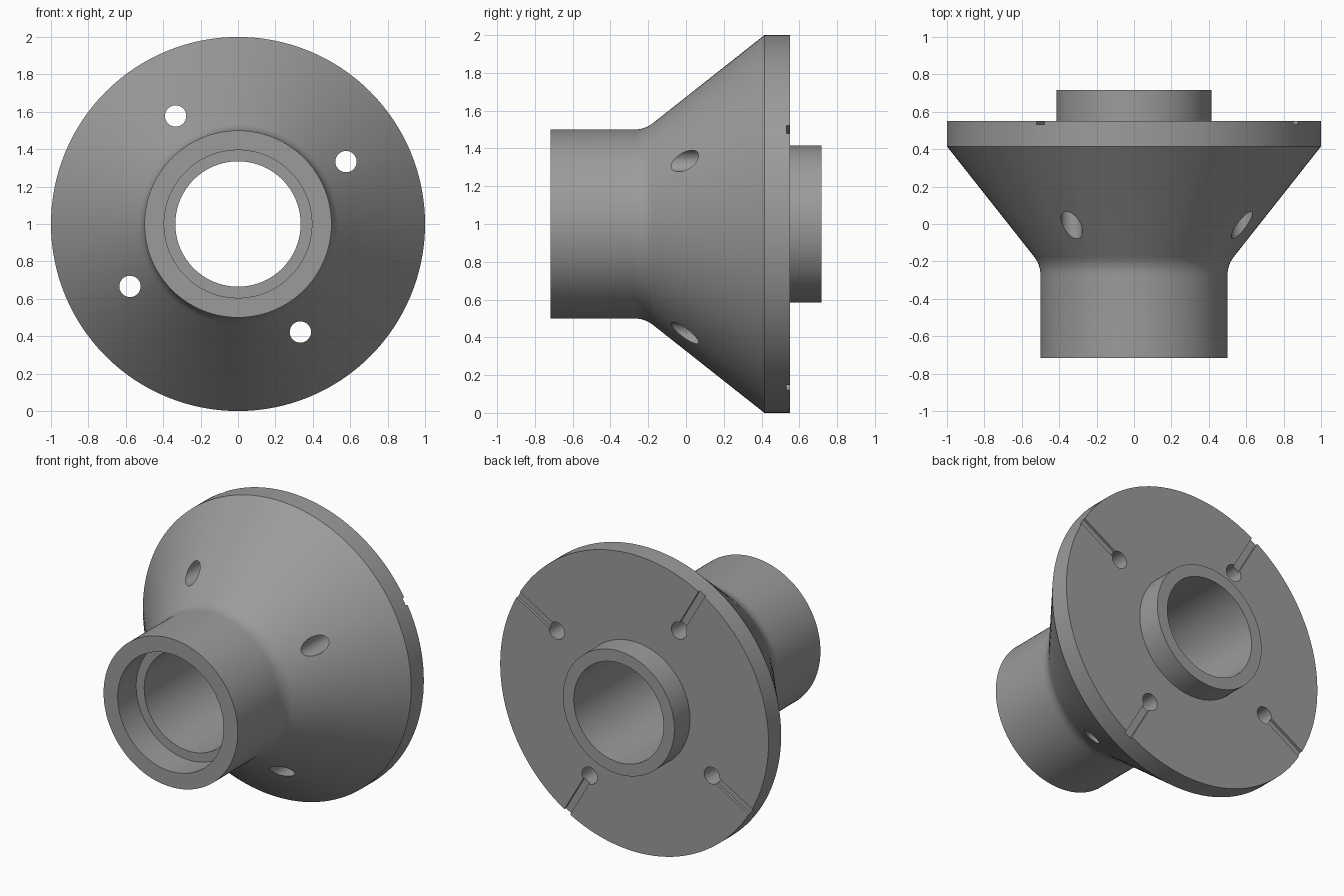
import bpy, bmesh, math
from mathutils import Matrix, Vector

if "Cube" in bpy.data.objects:
    bpy.data.objects.remove(bpy.data.objects["Cube"])

CENTRE = Vector((0, 0, 1))
SEGS = 128


def make_object(name, bm):
    mesh = bpy.data.meshes.new(name)
    bm.to_mesh(mesh)
    bm.free()
    ob = bpy.data.objects.new(name, mesh)
    bpy.context.collection.objects.link(ob)
    return ob


def lathe(name, profile):
    """Revolve a closed (radius, y) profile about the y axis."""
    bm = bmesh.new()
    rings = []
    for i in range(SEGS):
        a = 2 * math.pi * i / SEGS
        rings.append([bm.verts.new(CENTRE + Vector((r * math.cos(a), y, r * math.sin(a))))
                      for r, y in profile])
    n = len(profile)
    for i in range(SEGS):
        p, q = rings[i], rings[(i + 1) % SEGS]
        for k in range(n):
            m = (k + 1) % n
            bm.faces.new((p[k], p[m], q[m], q[k]))
    bmesh.ops.recalc_face_normals(bm, faces=bm.faces)
    return make_object(name, bm)


# Rounded transition between the sleeve and the cone
cone_angle = math.atan2(0.5, 0.415 + 0.218)
tangent = 0.055
fillet_r = tangent / math.tan(cone_angle / 2)
fillet = []
for i in range(7):
    t = cone_angle * i / 6
    fillet.append((0.5 + fillet_r * (1 - math.cos(t)),
                   -0.218 - tangent + fillet_r * math.sin(t)))

# Flange body: counterbored sleeve, cone, rim and rear spigot
flange = lathe("flange_body",
               [(0.335, -0.52), (0.395, -0.52), (0.395, -0.717), (0.5, -0.717)] + fillet +
               [(1.0, 0.415), (1.0, 0.55), (0.415, 0.55), (0.415, 0.717), (0.335, 0.717)])

# Dark grey finish
grey = bpy.data.materials.new("dark_grey")
grey.diffuse_color = (0.33, 0.33, 0.33, 1)
grey.use_nodes = True
grey.node_tree.nodes["Principled BSDF"].inputs["Base Color"].default_value = grey.diffuse_color
flange.data.materials.append(grey)

# Four bolt holes and radial grooves on the rear face
holes, grooves = bmesh.new(), bmesh.new()
for i in range(4):
    base = Matrix.Translation(CENTRE) @ Matrix.Rotation(-math.radians(30 + 90 * i), 4, 'Y')
    bmesh.ops.create_cone(
        holes, cap_ends=True, segments=40, radius1=0.057, radius2=0.057, depth=2,
        matrix=base @ Matrix.Translation((0.667, 0, 0)) @ Matrix.Rotation(math.pi / 2, 4, 'X'))
    bmesh.ops.create_cube(
        grooves, size=1,
        matrix=base @ Matrix.Translation((0.9, 0.583, 0)) @ Matrix.Diagonal((0.46, 0.1, 0.05, 1)))

bpy.context.view_layer.objects.active = flange
for cutter in (make_object("hole_cutter", holes), make_object("groove_cutter", grooves)):
    cutter.data.materials.append(grey)
    mod = flange.modifiers.new(cutter.name, 'BOOLEAN')
    mod.operation = 'DIFFERENCE'
    mod.solver = 'EXACT'
    mod.object = cutter
    bpy.ops.object.modifier_apply(modifier=mod.name)
    bpy.data.objects.remove(cutter)

bpy.ops.object.select_all(action='DESELECT')
flange.select_set(True)
bpy.context.view_layer.objects.active = flange
bpy.ops.object.shade_smooth_by_angle(angle=math.radians(25))
